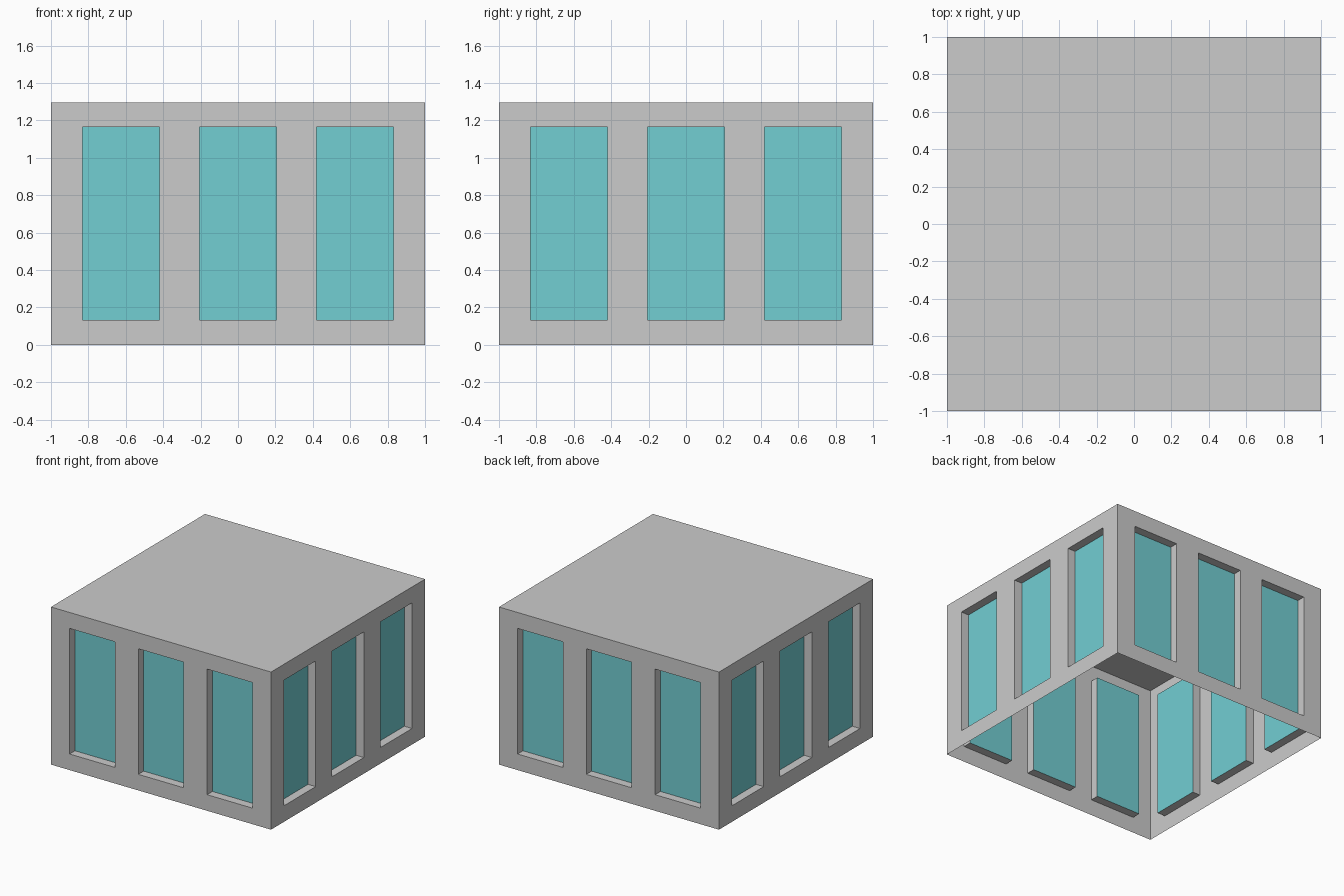
import bpy, bmesh, math
from mathutils import Matrix, Vector

if "Cube" in bpy.data.objects:
    bpy.data.objects.remove(bpy.data.objects["Cube"])

HEIGHT = 1.295
DEPTH = 0.07                     # how far the panes sit behind the wall
WIN_Z = (0.132, 1.164)
HALF_W = 0.206
CENTRES = (-0.625, 0.0, 0.625)

glass = bpy.data.materials.new("glass")
glass.diffuse_color = (0.17, 0.62, 0.65, 1)
glass.use_nodes = True
glass.node_tree.nodes["Principled BSDF"].inputs["Base Color"].default_value = glass.diffuse_color


def add_object(name, bm, mat=None):
    me = bpy.data.meshes.new(name)
    bm.to_mesh(me)
    bm.free()
    ob = bpy.data.objects.new(name, me)
    if mat:
        me.materials.append(mat)
    bpy.context.collection.objects.link(ob)
    return ob


def quad(bm, x0, x1, z0, z1, y):
    return bm.faces.new([bm.verts.new((x, y, z)) for x, z in
                         ((x0, z0), (x1, z0), (x1, z1), (x0, z1))])


# Wall sheet divided by the window edges, with recessed reveals
def wall_mesh():
    bm = bmesh.new()
    xs = [-1] + [c + s * HALF_W for c in CENTRES for s in (-1, 1)] + [1]
    zs = (0, *WIN_Z, HEIGHT)
    openings = []
    for i in range(len(xs) - 1):
        for j in range(3):
            f = quad(bm, xs[i], xs[i + 1], zs[j], zs[j + 1], -1)
            if i % 2 and j == 1:
                openings.append(f)
    bmesh.ops.remove_doubles(bm, verts=bm.verts, dist=1e-5)
    openings = [f for f in bm.faces if f.is_valid and f in openings]
    ext = bmesh.ops.inset_individual(bm, faces=openings, thickness=0, depth=0)
    for f in openings:
        bmesh.ops.translate(bm, verts=f.verts, vec=Vector((0, DEPTH, 0)))
    bmesh.ops.delete(bm, geom=openings, context='FACES')
    return bm


# Three glass panes at the back of the reveals
def pane_mesh():
    bm = bmesh.new()
    for c in CENTRES:
        quad(bm, c - HALF_W, c + HALF_W, *WIN_Z, DEPTH - 1)
    return bm


# Four identical sides
for k, side in enumerate(("front", "right", "back", "left")):
    rot = Matrix.Rotation(k * math.pi / 2, 4, 'Z')
    for name, make, mat in (("wall", wall_mesh, None), ("windows", pane_mesh, glass)):
        bm = make()
        bm.transform(rot)
        add_object(f"{side}_{name}", bm, mat)

# Flat roof sheet (the underside is open)
bm = bmesh.new()
bmesh.ops.create_grid(bm, x_segments=1, y_segments=1, size=1,
                      matrix=Matrix.Translation((0, 0, HEIGHT)))
add_object("roof", bm)
